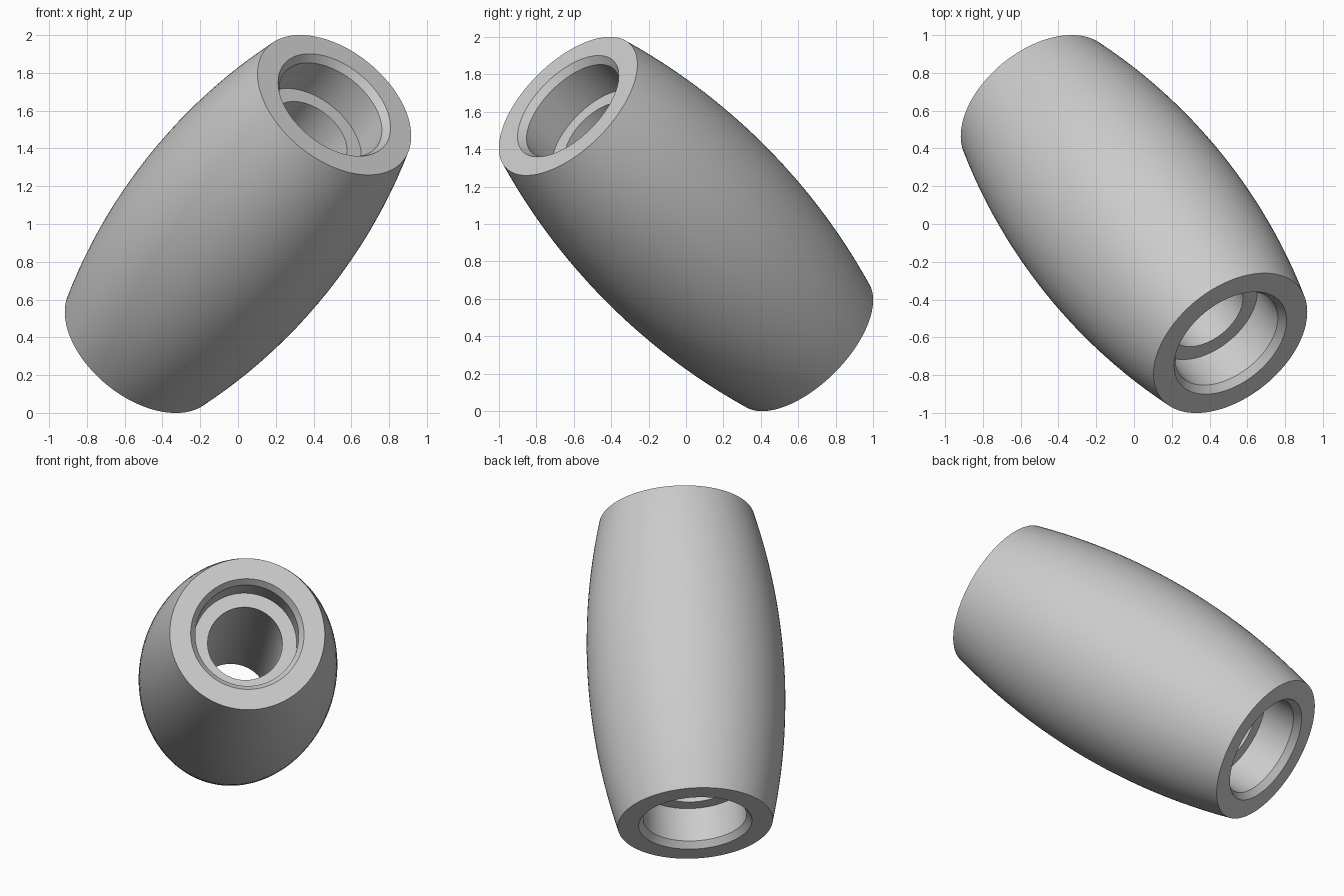
import bpy, bmesh, math
from mathutils import Vector

old = bpy.data.objects.get("Cube")
if old:
    bpy.data.objects.remove(old, do_unlink=True)

SIDES = 96
ARC_STEPS = 24
HALF = 1.027           # half length along the barrel's axis
END_R, MID_R = 0.469, 0.595
BORE_R, SOCKET_R, RIM_R = 0.226, 0.313, 0.343
SOCKET_DEPTH, BEVEL_DEPTH = 0.26, 0.04

# Plain grey material
grey = bpy.data.materials.new("light_grey")
grey.use_nodes = True
colour = (0.6, 0.6, 0.6, 1)
grey.diffuse_color = colour
grey.node_tree.nodes["Principled BSDF"].inputs["Base Color"].default_value = colour

# Outer wall: circular arc from the bottom end to the top end
sag = MID_R - END_R
arc_r = (HALF ** 2 + sag ** 2) / (2 * sag)
profile = []
for i in range(ARC_STEPS + 1):
    z = -HALF + 2 * HALF * i / ARC_STEPS
    profile.append((MID_R - arc_r + math.sqrt(arc_r ** 2 - z ** 2), z))

# Inside: bevelled rim, socket and ledge, mirrored for the bottom end
inside = [(RIM_R, HALF), (SOCKET_R, HALF - BEVEL_DEPTH),
          (SOCKET_R, HALF - SOCKET_DEPTH), (BORE_R, HALF - SOCKET_DEPTH)]
profile += inside + [(r, -z) for r, z in reversed(inside)]

# Turn the closed profile around the axis
bm = bmesh.new()
rings = []
for s in range(SIDES):
    a = 2 * math.pi * s / SIDES
    rings.append([bm.verts.new((r * math.cos(a), r * math.sin(a), z)) for r, z in profile])
n = len(profile)
for s in range(SIDES):
    here, after = rings[s], rings[(s + 1) % SIDES]
    for i in range(n):
        j = (i + 1) % n
        bm.faces.new((here[i], after[i], after[j], here[j]))
bmesh.ops.recalc_face_normals(bm, faces=bm.faces)

mesh = bpy.data.meshes.new("barrel_sleeve")
bm.to_mesh(mesh)
bm.free()
mesh.materials.append(grey)
sleeve = bpy.data.objects.new("barrel_sleeve", mesh)
bpy.context.collection.objects.link(sleeve)

# Tilt the sleeve towards the front left
sleeve.rotation_euler = Vector((0.51, -0.63, 0.63)).to_track_quat('Z', 'Y').to_euler()
sleeve.location = (0, 0, 1)

# Smooth walls with crisp rims
bpy.ops.object.select_all(action='DESELECT')
sleeve.select_set(True)
bpy.context.view_layer.objects.active = sleeve
bpy.ops.object.shade_smooth_by_angle(angle=math.radians(30))
